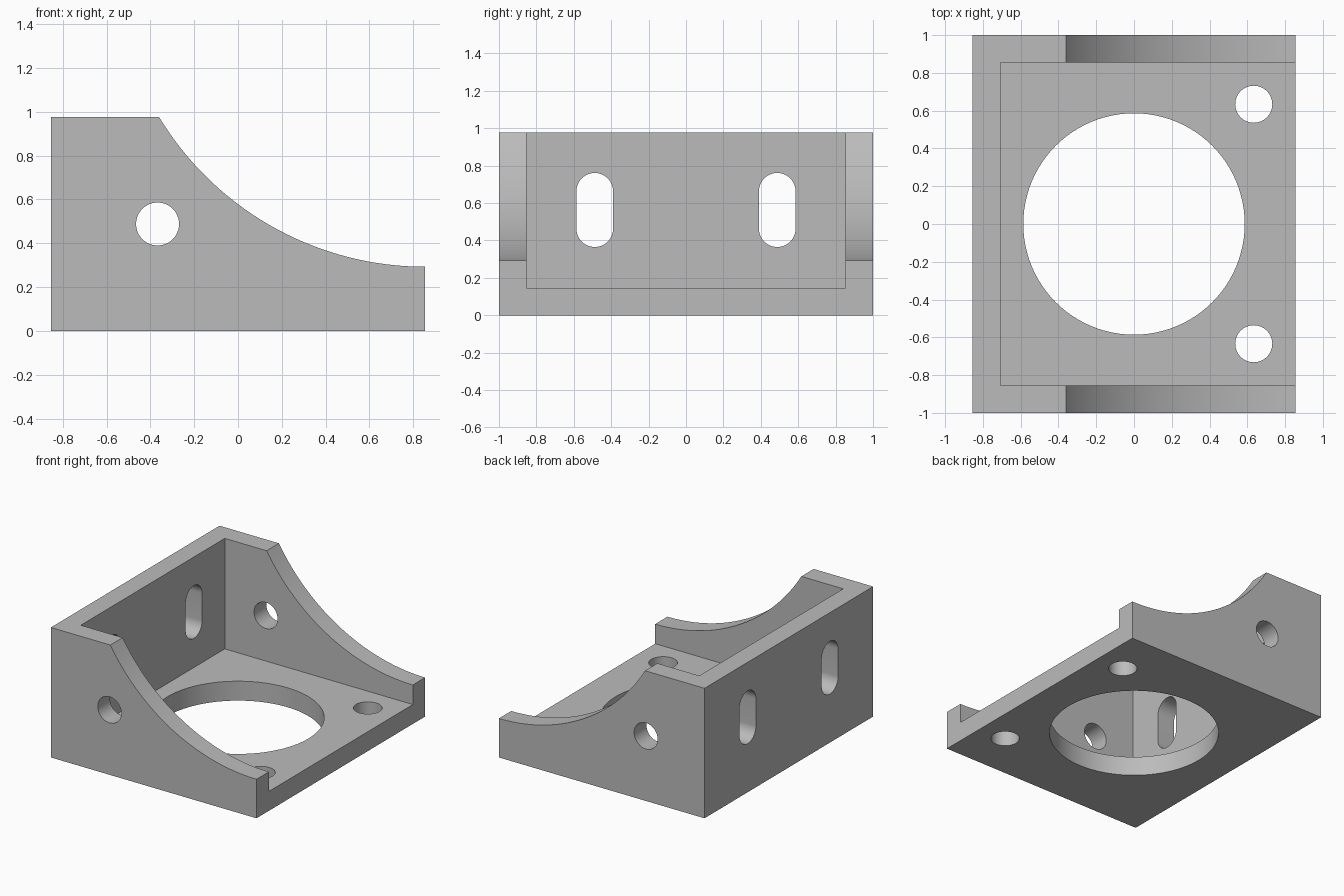
import bpy, bmesh, math

if "Cube" in bpy.data.objects:
    bpy.data.objects.remove(bpy.data.objects["Cube"], do_unlink=True)

HALF_X, HALF_Y, TOP = 0.854, 1.0, 0.976
WALL, LIP = 0.146, 0.293
HOLE = 0.098

grey = bpy.data.materials.new("plain grey")
grey.use_nodes = True
colour = (0.5, 0.5, 0.5, 1)
grey.diffuse_color = colour
grey.node_tree.nodes["Principled BSDF"].inputs["Base Color"].default_value = colour


def prism(name, points, axis, start, end):
    """Extrude a closed 2D outline along the given axis."""
    place = {
        "x": lambda a, b, d: (d, a, b),
        "y": lambda a, b, d: (a, d, b),
        "z": lambda a, b, d: (a, b, d),
    }[axis]
    bm = bmesh.new()
    face = bm.faces.new([bm.verts.new(place(a, b, start)) for a, b in points])
    extruded = bmesh.ops.extrude_face_region(bm, geom=[face])["geom"]
    moved = [v for v in extruded if isinstance(v, bmesh.types.BMVert)]
    bmesh.ops.translate(bm, verts=moved, vec=place(0, 0, end - start))
    bmesh.ops.recalc_face_normals(bm, faces=bm.faces)
    mesh = bpy.data.meshes.new(name)
    bm.to_mesh(mesh)
    bm.free()
    mesh.materials.append(grey)
    obj = bpy.data.objects.new(name, mesh)
    bpy.context.collection.objects.link(obj)
    return obj


def rounded(a, b, radius, stretch=0, steps=24):
    """Circle outline, or an upright slot when stretched."""
    points = []
    for side in (0, 1):
        shift = stretch if side == 0 else -stretch
        for i in range(steps + (1 if stretch else 0)):
            t = math.pi * (side + i / steps)
            points.append((a + radius * math.cos(t), b + shift + radius * math.sin(t)))
    return points


def rectangle(a0, a1, b0, b1):
    return [(a0, b0), (a1, b0), (a1, b1), (a0, b1)]


# Side profile with a concave sweep from the tall wall down to the lip
shoulder = -0.36
run, rise = HALF_X - shoulder, TOP - LIP
radius = (run ** 2 + rise ** 2) / (2 * rise)
sweep = math.asin(run / radius)
steps = 40
profile = [(-HALF_X, TOP), (-HALF_X, 0), (HALF_X, 0)]
for i in range(steps + 1):
    t = sweep * i / steps
    profile.append((HALF_X - radius * math.sin(t), LIP + radius * (1 - math.cos(t))))
bracket = prism("motor_bracket", profile, "y", -HALF_Y, HALF_Y)

# Pocket, open at the top and the lip end
inner_y = HALF_Y - WALL
cutters = [prism("pocket_cutter", rectangle(WALL - HALF_X, 1.5, -inner_y, inner_y), "z", WALL, 1.5)]

# Large opening in the floor, and cross hole through both side walls
cutters.append(prism("floor_opening_cutter", rounded(0, 0, 0.586, steps=48), "z", -0.5, 0.5))
cutters.append(prism("side_hole_cutter", rounded(-0.367, 0.488, HOLE), "y", -1.5, 1.5))

# Mirrored floor holes and upright slots in the back wall
for side in (-1, 1):
    cutters.append(prism("floor_hole_cutter", rounded(0.634, side * 0.634, HOLE), "z", -0.5, 0.5))
    cutters.append(prism("slot_cutter", rounded(side * 0.488, 0.563, HOLE, 0.1), "x", -1.2, -0.5))

for cutter in cutters:
    cutter.hide_render = True
    cut = bracket.modifiers.new(cutter.name, "BOOLEAN")
    cut.operation = "DIFFERENCE"
    cut.solver = "EXACT"
    cut.object = cutter

# Bake the cuts and remove the helpers
bpy.ops.object.select_all(action="DESELECT")
bpy.context.view_layer.objects.active = bracket
bracket.select_set(True)
for name in [m.name for m in bracket.modifiers]:
    bpy.ops.object.modifier_apply(modifier=name)
for cutter in cutters:
    bpy.data.objects.remove(cutter, do_unlink=True)

# Smooth the round walls while keeping the edges crisp
bpy.ops.object.shade_smooth_by_angle(angle=math.radians(30))
